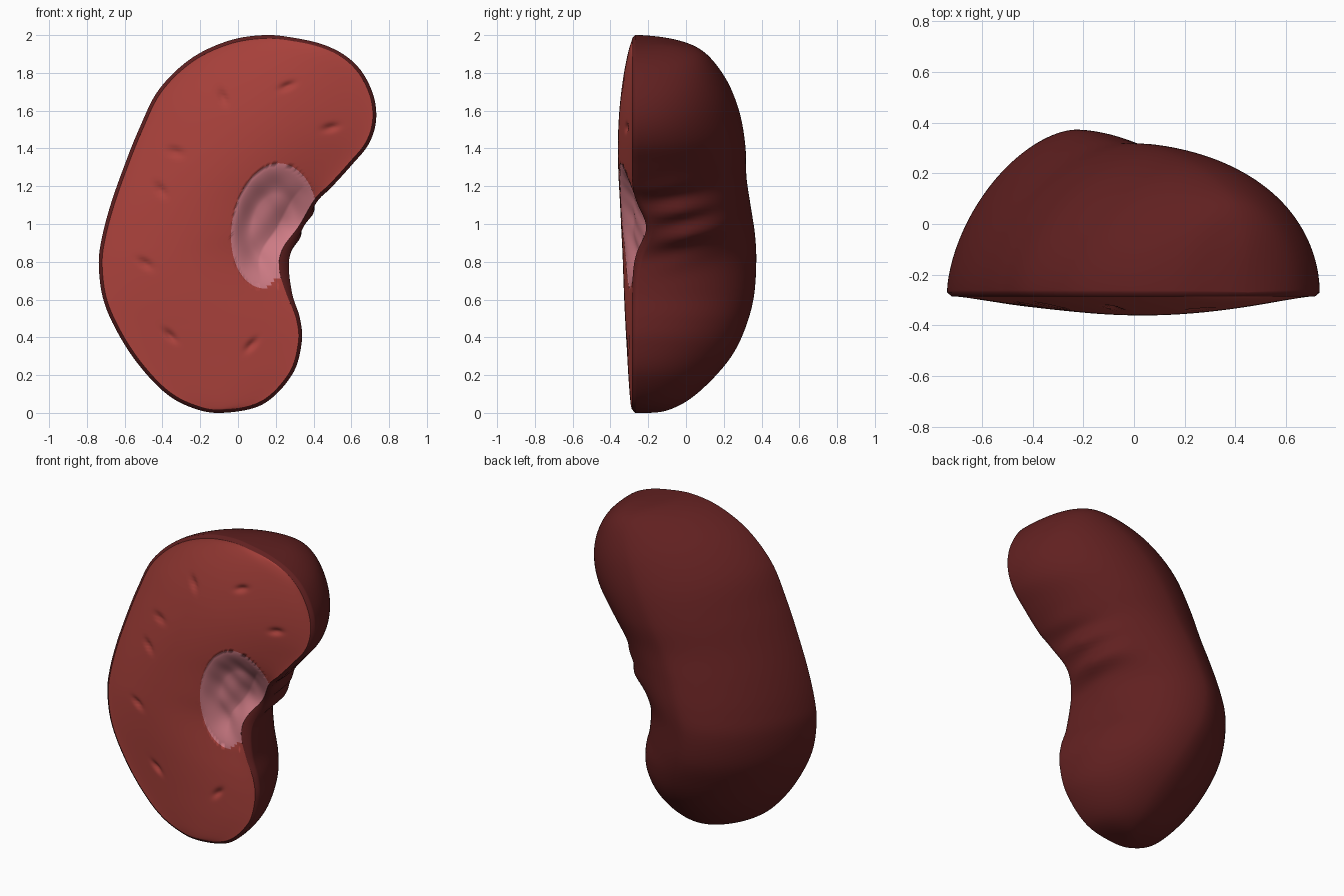
import bpy, bmesh, math

if "Cube" in bpy.data.objects:
    bpy.data.objects.remove(bpy.data.objects["Cube"])

# Half outlines from top tip to bottom tip (x, z); left and right points are paired
TOP, BOTTOM = (0.45, 1.95), (-0.09, 0.0)
LEFT = [(.3, 1.985), (.14, 2), (-.05, 1.97), (-.25, 1.875), (-.42, 1.71), (-.525, 1.5), (-.605, 1.3),
        (-.675, 1.1), (-.722, .92), (-.737, .78), (-.713, .6), (-.64, .43), (-.53, .26), (-.39, .11), (-.25, .03)]
RIGHT = [(.57, 1.89), (.66, 1.8), (.72, 1.67), (.73, 1.54), (.69, 1.42), (.6, 1.31), (.5, 1.2),
         (.42, 1.12), (.34, .97), (.272, .82), (.285, .64), (.328, .5), (.337, .37), (.285, .2), (.13, .045)]
LOOP = [TOP] + LEFT + [BOTTOM] + RIGHT[::-1]
# Height of the domed back above the cut plane at each pair
HEIGHT = [0, .25, .36, .44, .51, .56, .585, .59, .61, .635, .642, .63, .59, .52, .385, .23, 0]
# Small dents on the cut face: x, z, direction in degrees
DENTS = [(-.08, 1.67, 120), (.26, 1.73, 20), (.49, 1.51, 10), (-.33, 1.38, 160), (-.41, 1.18, 135),
         (-.49, .79, 150), (-.36, .41, 140), (.07, .36, 45)]


def catmull(a, b, c, d, t):
    return .5 * (2 * b + (c - a) * t + (2 * a - 5 * b + 4 * c - d) * t * t + (3 * b - a - 3 * c + d) * t ** 3)


def loop_point(s):
    i = math.floor(s)
    p = [LOOP[(i + k) % len(LOOP)] for k in (-1, 0, 1, 2)]
    return [catmull(*[q[a] for q in p], s - i) for a in (0, 1)]


def cut_outline(s):
    # edge of the cut face, set in from the silhouette, more so below the hilum
    x, z = loop_point(s)
    inset = .018 + .035 * blob(x, z, .29, .79, .15)
    (x0, z0), (x1, z1) = loop_point(s - .02), loop_point(s + .02)
    n = math.hypot(x1 - x0, z1 - z0)
    return x - (z1 - z0) / n * inset, z + (x1 - x0) / n * inset


def dome_height(s):
    i = min(int(s), 15)
    sq = [HEIGHT[max(0, min(16, i + k))] ** 2 for k in (-1, 0, 1, 2)]
    if i == 0:
        sq[0] = -sq[2]
    if i == 15:
        sq[3] = -sq[1]
    return math.sqrt(max(0, catmull(*sq, s - i)))


def blob(x, z, cx, cz, r):
    return math.exp(-((x - cx) ** 2 + (z - cz) ** 2) / r ** 2)


def base_y(x, z):
    # cut plane, pulled back at the hilum
    return -.285 + .075 * blob(x, z, .33, .97, .15)


def pelvis_radius(x, z):
    # 1 on the edge of the pink oval
    dx, dz = x - .18, z - .99
    along, across = .179 * dx + .984 * dz, .984 * dx - .179 * dz
    return math.hypot(along / .335, across / (.235 if across > 0 else .212))


def material(name, rgb):
    m = bpy.data.materials.new(name)
    m.diffuse_color = (*rgb, 1)
    m.use_nodes = True
    m.node_tree.nodes["Principled BSDF"].inputs["Base Color"].default_value = m.diffuse_color
    return m


def grid_object(name, rows, mats, flip, rule=None):
    bm = bmesh.new()
    vs = [[bm.verts.new(p) for p in row] for row in rows]
    for r0, r1 in zip(vs, vs[1:]):
        for k in range(len(r0) - 1):
            q = [r0[k], r0[k + 1], r1[k + 1], r1[k]]
            f = bm.faces.new(q[::-1] if flip else q)
            f.smooth = True
            if rule:
                f.material_index = rule(f.calc_center_median())
    bmesh.ops.remove_doubles(bm, verts=bm.verts, dist=1e-5)
    me = bpy.data.meshes.new(name)
    bm.to_mesh(me)
    bm.free()
    for m in mats:
        me.materials.append(m)
    ob = bpy.data.objects.new(name, me)
    bpy.context.collection.objects.link(ob)
    return ob


def stations(n):
    return [8 * (1 - math.cos(math.pi * i / n)) for i in range(n + 1)]


capsule_mat = material("dark_capsule", (.118, .0145, .0145))
flesh_mat = material("red_flesh", (.405, .054, .045))
pelvis_mat = material("pink_pelvis", (.62, .2, .235))

# Outer capsule: domed cross-sections with a thin lip around the cut
rows = []
for s in stations(170):
    (lx, lz), (rx, rz) = loop_point(s), loop_point(-s)
    h = dome_height(s)
    p_left = 1.65 + .25 * (abs(s - 8) / 8) ** 2
    row = []
    for k in range(91):
        v = -math.cos(math.pi * k / 90)
        x, z = lx + (rx - lx) * (v + 1) / 2, lz + (rz - lz) * (v + 1) / 2
        p = p_left if v < 0 else 1.95
        up = max(0, 1 - abs(v) ** p) ** (1 / p)
        y = base_y(x, z) + .015 + h * up
        # folds around the hilum
        w = blob(x, z, .37, 1.0, .18) * min(1, up * 3) * max(0, 1 - up * .95)
        fold = w * (.028 + .028 * math.cos(2 * math.pi * (z - 1.09 - .22 * y) / .15))
        row.append((x + fold, y, z - .4 * fold))
    ends = [(q[0], base_y(*q), q[1]) for q in (cut_outline(s), cut_outline(-s))]
    rows.append([ends[0]] + row + [ends[1]])
grid_object("capsule", rows, [capsule_mat], False)

# Cut face: gently bulging, with dents and the hollow pink pelvis
rows = []
for s in stations(260):
    (lx, lz), (rx, rz) = cut_outline(s), cut_outline(-s)
    bulge = (.052 + .034 * math.exp(-((s - 5) / 3) ** 2)) * max(0, math.sin(math.pi * s / 16)) ** 1.1
    row = []
    for k in range(141):
        v = k / 70 - 1
        x, z = lx + (rx - lx) * (v + 1) / 2, lz + (rz - lz) * (v + 1) / 2
        r = pelvis_radius(x, z)
        if abs(r - 1) < .035 and abs(v) < .97:  # crisp oval edge
            x, z, r = .18 + (x - .18) / r, .99 + (z - .99) / r, 1
        edge = 1 - v * v
        y = base_y(x, z) - bulge * edge ** 1.5
        if r < 1:
            t = min(1, (1 - r) * 2)
            ripple = .005 * math.sin(40 * x + 5 * z) * math.sin(31 * z + 9 * x)
            y += (.045 * t * t * (3 - 2 * t) + ripple * t) * min(1, edge * 2.5)
        for dx, dz, deg in DENTS:
            c, n = math.cos(math.radians(deg)), math.sin(math.radians(deg))
            a, b = (x - dx) * c + (z - dz) * n, (z - dz) * c - (x - dx) * n
            if abs(a) < .15 and abs(b) < .15:
                y += .017 * math.exp(-(a / .04) ** 2 - (b / .018) ** 2)
        row.append((x, y, z))
    rows.append(row)
grid_object("cut_face", rows, [flesh_mat, pelvis_mat], True,
            lambda c: 1 if pelvis_radius(c.x, c.z) < 1 and c.z > .72 - 1.0 * max(0, .21 - c.x) else 0)
